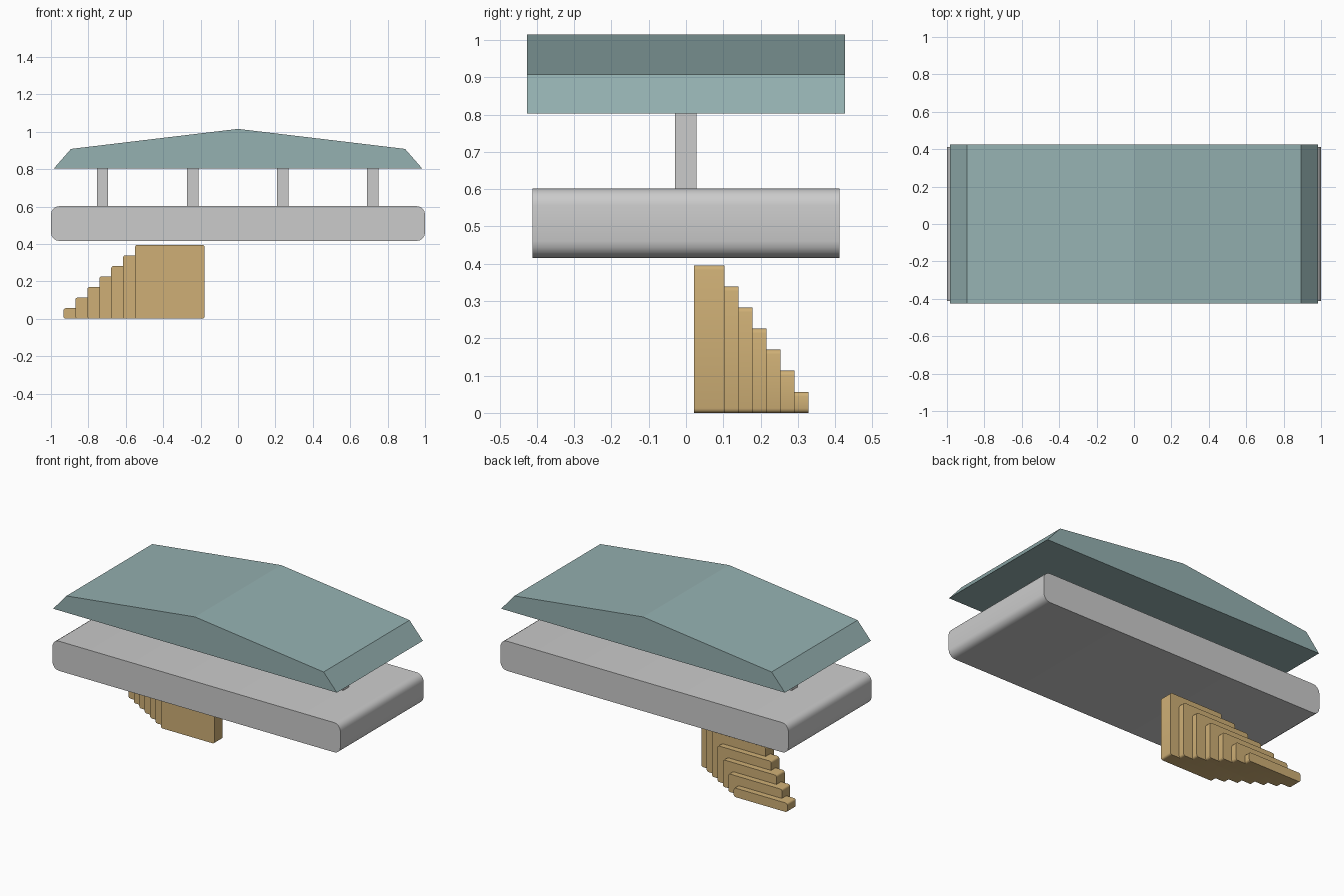
import bpy, math

if "Cube" in bpy.data.objects:
    bpy.data.objects.remove(bpy.data.objects["Cube"])


def material(name, color):
    m = bpy.data.materials.new(name)
    m.diffuse_color = color
    m.use_nodes = True
    m.node_tree.nodes["Principled BSDF"].inputs["Base Color"].default_value = m.diffuse_color
    return m


def extrude_profile(name, pts, y0, y1, mat=None):
    """Extrude an x-z outline along y."""
    n = len(pts)
    verts = [(x, y0, z) for x, z in pts] + [(x, y1, z) for x, z in pts]
    faces = [tuple(range(n)), tuple(reversed(range(n, 2 * n)))]
    faces += [(i, i + n, (i + 1) % n + n, (i + 1) % n) for i in range(n)]
    mesh = bpy.data.meshes.new(name)
    mesh.from_pydata(verts, [], faces)
    obj = bpy.data.objects.new(name, mesh)
    bpy.context.collection.objects.link(obj)
    if mat:
        mesh.materials.append(mat)
    return obj


def rounded_rect(x0, x1, z0, z1, r, seg):
    """Counter-clockwise outline with rounded corners."""
    corners = [(x1 - r, z0 + r, -90), (x1 - r, z1 - r, 0),
               (x0 + r, z1 - r, 90), (x0 + r, z0 + r, 180)]
    return [(cx + r * math.cos(math.radians(a + 90 * i / seg)),
             cz + r * math.sin(math.radians(a + 90 * i / seg)))
            for cx, cz, a in corners for i in range(seg + 1)]


def smooth(obj):
    bpy.ops.object.select_all(action='DESELECT')
    obj.select_set(True)
    bpy.context.view_layer.objects.active = obj
    bpy.ops.object.shade_smooth_by_angle(angle=math.radians(35))


teal = material("roof_teal", (0.30, 0.44, 0.44, 1))
wood = material("stair_wood", (0.62, 0.43, 0.18, 1))

# Platform slab with rounded ends
smooth(extrude_profile("platform", rounded_rect(-1, 1, 0.416, 0.602, 0.045, 4), -0.412, 0.412))

# Canopy roof
half = [(0.985, 0.803), (0.893, 0.908)]
roof = half + [(0, 1.015)] + [(-x, z) for x, z in reversed(half)]
extrude_profile("roof", roof, -0.426, 0.426, teal)

# Row of square posts
for i in range(4):
    x = -0.724 + 0.4815 * i
    extrude_profile(f"post_{i + 1}",
                    [(x - 0.03, 0.6), (x + 0.03, 0.6), (x + 0.03, 0.805), (x - 0.03, 0.805)],
                    -0.029, 0.028)

# Diagonal staircase: full-height blocks, each shifted and taller
for i in range(7):
    x = -0.933 + 0.0638 * i
    y = 0.246 - 0.0375 * i
    smooth(extrude_profile(f"stair_step_{i + 1}",
                           rounded_rect(x, x + 0.372, 0, 0.0565 * (i + 1), 0.012, 3),
                           y, y + 0.082, wood))
